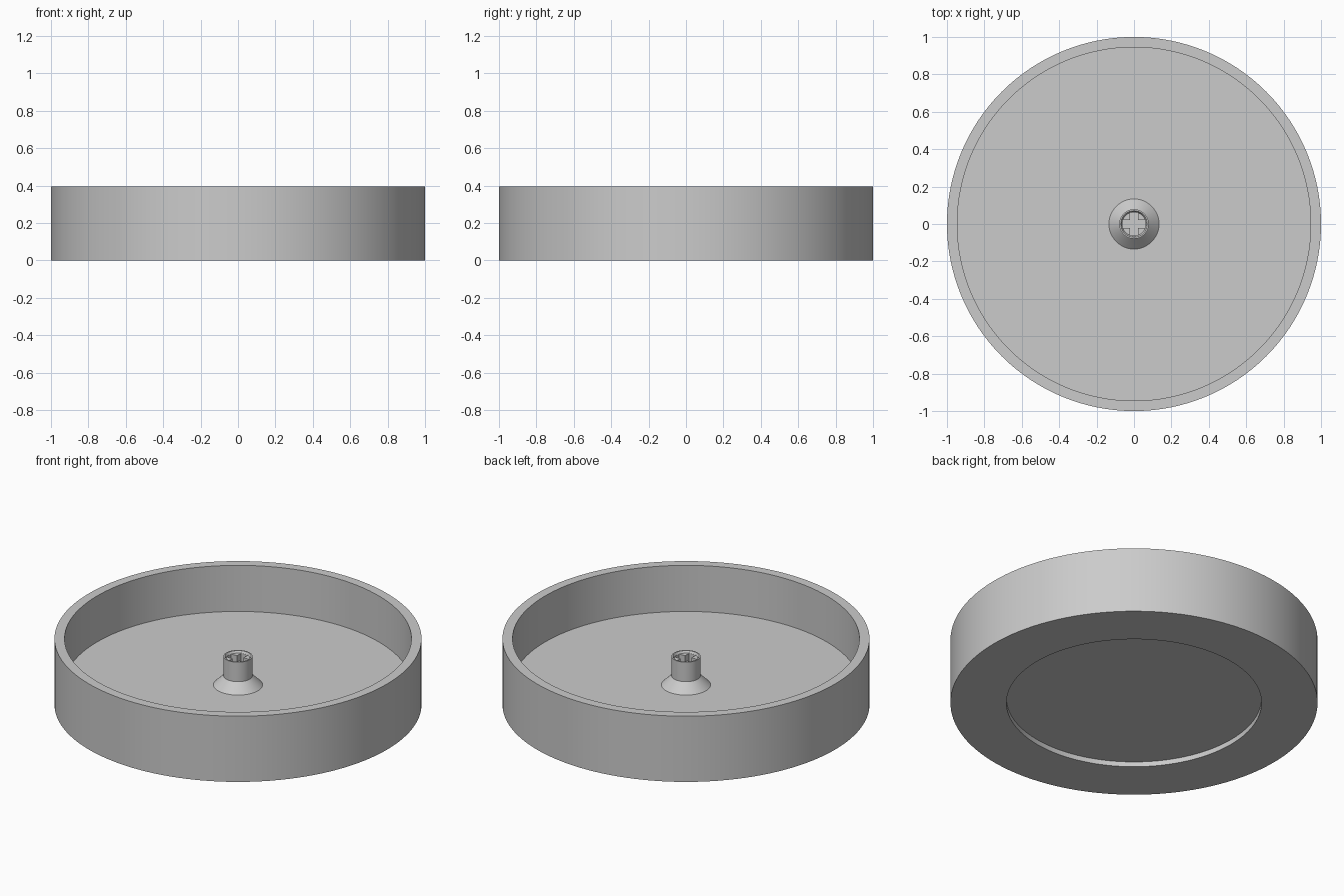
import bpy, bmesh, math

cube = bpy.data.objects.get("Cube")
if cube:
    bpy.data.objects.remove(cube)

grey = bpy.data.materials.new("light_grey")
grey.use_nodes = True
colour = (0.6, 0.6, 0.6, 1)
grey.diffuse_color = colour
grey.node_tree.nodes["Principled BSDF"].inputs["Base Color"].default_value = colour


def make_object(name, bm):
    bmesh.ops.recalc_face_normals(bm, faces=bm.faces)
    mesh = bpy.data.meshes.new(name)
    bm.to_mesh(mesh)
    bm.free()
    mesh.materials.append(grey)
    obj = bpy.data.objects.new(name, mesh)
    bpy.context.collection.objects.link(obj)
    return obj


def lathe(name, profile, steps):
    """Revolve an (r, z) profile, running from axis to axis, around z."""
    bm = bmesh.new()
    verts = [bm.verts.new((r, 0, z)) for r, z in profile]
    edges = [bm.edges.new(pair) for pair in zip(verts, verts[1:])]
    bmesh.ops.spin(bm, geom=verts + edges, cent=(0, 0, 0), axis=(0, 0, 1),
                   angle=math.tau, steps=steps, use_duplicate=False)
    bmesh.ops.remove_doubles(bm, verts=bm.verts, dist=1e-4)
    return make_object(name, bm)


def smooth(obj):
    bpy.ops.object.select_all(action='DESELECT')
    obj.select_set(True)
    bpy.context.view_layer.objects.active = obj
    bpy.ops.object.shade_smooth_by_angle(angle=math.radians(25))


# Round tray with a raised rim and a shallow recess underneath
RIM, FLOOR, RECESS = 0.395, 0.118, 0.03
tray = lathe("tray", [(0, RECESS), (0.695, RECESS), (0.695, 0), (1, 0),
                      (1, RIM), (0.945, RIM), (0.945, FLOOR), (0, FLOOR)], 128)
smooth(tray)

# Central post with a flared foot and a chamfered mouth
TOP = FLOOR + 0.172
post = lathe("centre_post", [(0, FLOOR - 0.01), (0.134, FLOOR - 0.01), (0.134, FLOOR),
                             (0.079, FLOOR + 0.055), (0.079, TOP), (0.071, TOP),
                             (0.064, TOP - 0.012), (0, TOP - 0.012)], 48)

# Cross-shaped socket cut into the post
bm = bmesh.new()
arm, half = 0.062, 0.022
outline = []
for k in range(4):
    c, s = round(math.cos(k * math.pi / 2)), round(math.sin(k * math.pi / 2))
    for x, y in ((arm, -half), (arm, half), (half, half)):
        outline.append(bm.verts.new((c * x - s * y, s * x + c * y, TOP - 0.1)))
base = bm.faces.new(outline)
top = bmesh.ops.extrude_face_region(bm, geom=[base])["geom"]
bmesh.ops.translate(bm, vec=(0, 0, 0.15),
                    verts=[v for v in top if isinstance(v, bmesh.types.BMVert)])
cutter = make_object("socket_cutter", bm)
cutter.hide_render = True
cutter.hide_viewport = True

cut = post.modifiers.new("cross_socket", 'BOOLEAN')
cut.operation = 'DIFFERENCE'
cut.solver = 'EXACT'
cut.object = cutter
smooth(post)
bpy.ops.object.modifier_apply(modifier=cut.name)
bpy.data.objects.remove(cutter)
